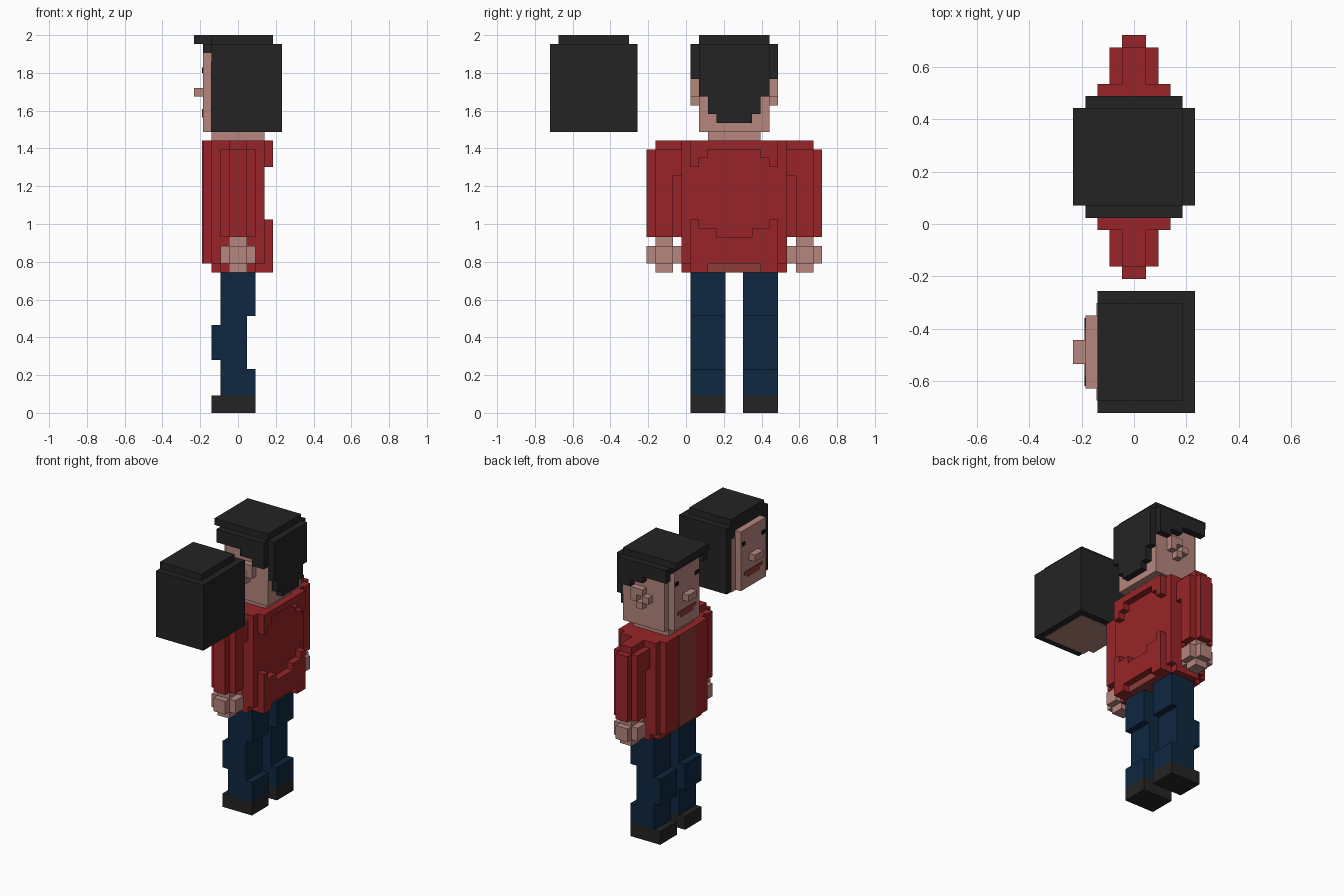
import bpy
import bmesh

cube = bpy.data.objects.get("Cube")
if cube:
    bpy.data.objects.remove(cube, do_unlink=True)

U = 2 / 43  # size of one block


def material(name, rgb):
    lin = [((c / 255 + 0.055) / 1.055) ** 2.4 if c > 10 else c / 255 / 12.92 for c in rgb]
    m = bpy.data.materials.new(name)
    m.use_nodes = True
    m.diffuse_color = (*lin, 1)
    bsdf = m.node_tree.nodes["Principled BSDF"]
    bsdf.inputs["Base Color"].default_value = (*lin, 1)
    bsdf.inputs["Roughness"].default_value = 0.9
    return m


BLACK = material("black", (36, 36, 36))
SKIN = material("skin", (182, 134, 126))
RED = material("red", (152, 37, 40))
BLUE = material("navy", (14, 39, 65))
BROWN = material("red brown", (140, 60, 54))
EYE = material("eye black", (20, 18, 18))

CY = 5.5  # body centre line, in blocks


def part(name, mat, boxes, mirror=False):
    """Join boxes (x0, x1, y0, y1, z0, z1) in block units; y is relative to CY if mirrored."""
    bm = bmesh.new()
    todo = list(boxes)
    if mirror:
        todo = [(a, b, CY + s * c, CY + s * d, e, f)
                for s in (-1, 1) for a, b, c, d, e, f in boxes]
    for x0, x1, y0, y1, z0, z1 in todo:
        y0, y1 = min(y0, y1), max(y0, y1)
        vs = bmesh.ops.create_cube(bm, size=1)["verts"]
        for v in vs:
            v.co.x = (x1 if v.co.x > 0 else x0) * U
            v.co.y = (y1 if v.co.y > 0 else y0) * U
            v.co.z = (z1 if v.co.z > 0 else z0) * U
    mesh = bpy.data.meshes.new(name)
    bm.to_mesh(mesh)
    bm.free()
    mesh.materials.append(mat)
    ob = bpy.data.objects.new(name, mesh)
    bpy.context.collection.objects.link(ob)
    return ob


def face(prefix, c):
    """Raised face with nose, eyes and mouth, centred on y = c."""
    part(prefix + "_face", SKIN, [(-4, -3, c - 3, c + 3, 32, 41)])
    part(prefix + "_nose", SKIN, [(-5, -4, c - 1, c + 1, 36, 37)])
    part(prefix + "_eyes", EYE, [(-4.08, -4, c + s - 0.4, c + s + 0.4, 38.7, 39.3)
                                 for s in (-2.4, 2.4)])
    part(prefix + "_mouth", BROWN, [(-4.08, -4, c - 1.5, c + 1.5, 33.6, 34.1),
                                    (-4.08, -4, c - 2.2, c + 2.2, 34.1, 34.6)])


# Legs with bent-knee steps, and shoes
part("shoes", BLACK, [(-3, 2, 1, 5, 0, 2)], True)
part("legs", BLUE, [(-2, 2, 1, 5, 2, 5),
                    (-2, 1, 1, 5, 5, 6),
                    (-3, 1, 1, 5, 6, 10),
                    (-2, 1, 1, 5, 10, 11),
                    (-2, 2, 1, 5, 11, 16)], True)

# Torso: core, chest, and raised rims above and below the hollow of the back
part("torso", RED, [(-3, 3, -0.5, 11.5, 17, 31),
                    (-4, -3, 0.5, 10.5, 17, 31)])
part("hem_corners", RED, [(-2, 2, 3, 6, 16, 17), (2, 4, 3, 5, 16, 17),
                          (-3, -2, 3, 5, 16, 17)], True)
part("hem", BROWN, [(-3, 3, 2.5, 8.5, 16, 17)])
part("back_upper_rim", RED, [(3, 4, 0, 5, 30, 31),
                             (3, 4, 3, 5, 29, 30),
                             (3, 4, 4, 5, 28, 29)], True)
part("back_lower_rim", RED, [(3, 4, 0, 5, 17, 20),
                             (3, 4, 2, 5, 20, 21),
                             (3, 4, 4, 5, 21, 22)], True)
part("front_opening", BROWN, [(-4.08, -4, 3.5, 7.5, 17, 31)])

# Arms and hands
part("arms", RED, [(-2, 2, 7, 9, 20, 30),
                   (-2, 2, 6, 7, 27, 30),
                   (-1, 1, 6, 7, 20, 27),
                   (-1, 1, 6, 9, 30, 31),
                   (-1, 1, 9, 10, 20, 30)], True)
part("hands", SKIN, [(-2, 2, 7, 9, 17, 19),
                     (-1, 1, 6, 10, 17, 19),
                     (-1, 1, 7, 9, 16, 20)], True)

# Head on the body
part("neck", SKIN, [(-3, 3, 2.5, 8.5, 31, 32)])
part("head", SKIN, [(-3, 4, 1.5, 9.5, 32, 42)])
face("head", CY)
part("ears", SKIN, [(1, 2, 4, 5, 36, 38), (0, 1, 4, 5, 37, 38),
                    (-1, 0, 4, 5, 36, 37), (0, 1, 4, 5, 35, 36)], True)
part("hair_top", BLACK, [(-5, 4, 1.5, 9.5, 42, 43),
                         (-4, -3, 1.5, 9.5, 41, 42)])
part("hair_sides", BLACK, [(-4, 4, 4, 5, 40, 42),
                           (0, 4, 4, 5, 39, 40),
                           (2, 4, 4, 5, 38, 39)], True)
part("hair_back", BLACK, [(4, 5, 1.5, 9.5, 36, 42),
                          (4, 5, 2.5, 8.5, 34, 36),
                          (4, 5, 3.5, 7.5, 33, 34)])

# Separate head floating beside the body
c = -10.5
part("spare_hair", BLACK, [(-3, 5, c - 5, c + 5, 32, 42),
                           (-3, 4, c - 4, c + 4, 42, 43)])
part("spare_head", SKIN, [(-3.08, 4, c - 4, c + 4, 31.95, 40)])
face("spare", c)
